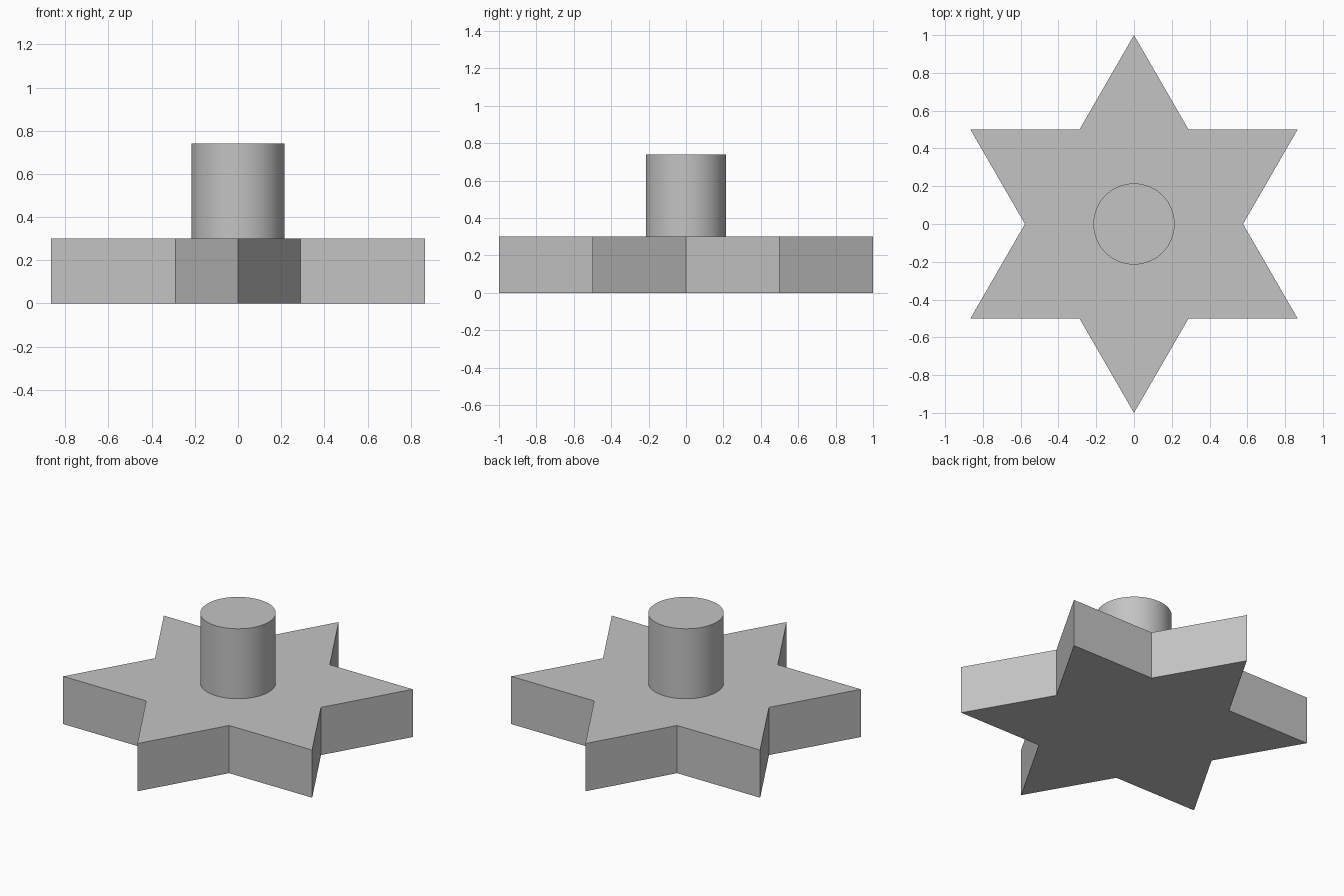
import bpy, bmesh, math

cube = bpy.data.objects.get("Cube")
if cube:
    bpy.data.objects.remove(cube, do_unlink=True)

GREY = (0.55, 0.55, 0.55, 1)
grey = bpy.data.materials.new("plain grey")
grey.use_nodes = True
grey.diffuse_color = GREY
grey.node_tree.nodes["Principled BSDF"].inputs["Base Color"].default_value = GREY

BASE_HEIGHT = 0.3
POST_TOP = 0.74
POST_RADIUS = 0.215
POINTS = 6


def prism(name, outline, bottom, top):
    """Extrude a flat outline straight up into a closed solid."""
    bm = bmesh.new()
    face = bm.faces.new([bm.verts.new((x, y, bottom)) for x, y in outline])
    result = bmesh.ops.extrude_face_region(bm, geom=[face], use_keep_orig=True)
    raised = [v for v in result["geom"] if isinstance(v, bmesh.types.BMVert)]
    bmesh.ops.translate(bm, verts=raised, vec=(0, 0, top - bottom))
    bmesh.ops.recalc_face_normals(bm, faces=bm.faces)
    mesh = bpy.data.meshes.new(name)
    bm.to_mesh(mesh)
    bm.free()
    mesh.materials.append(grey)
    obj = bpy.data.objects.new(name, mesh)
    bpy.context.collection.objects.link(obj)
    return obj


# Six-pointed star base, one tip facing front and one facing back
star = []
for i in range(POINTS * 2):
    radius = 1 / math.sqrt(3) if i % 2 else 1
    angle = math.pi / 2 + i * math.pi / POINTS
    star.append((radius * math.cos(angle), radius * math.sin(angle)))
prism("star_base", star, 0, BASE_HEIGHT)

# Round post standing on the middle of the star
bpy.ops.mesh.primitive_cylinder_add(
    vertices=64, radius=POST_RADIUS, depth=POST_TOP - BASE_HEIGHT,
    location=(0, 0, (POST_TOP + BASE_HEIGHT) / 2))
post = bpy.context.object
post.name = "round_post"
post.data.materials.append(grey)
bpy.ops.object.shade_smooth_by_angle(angle=math.radians(30))
